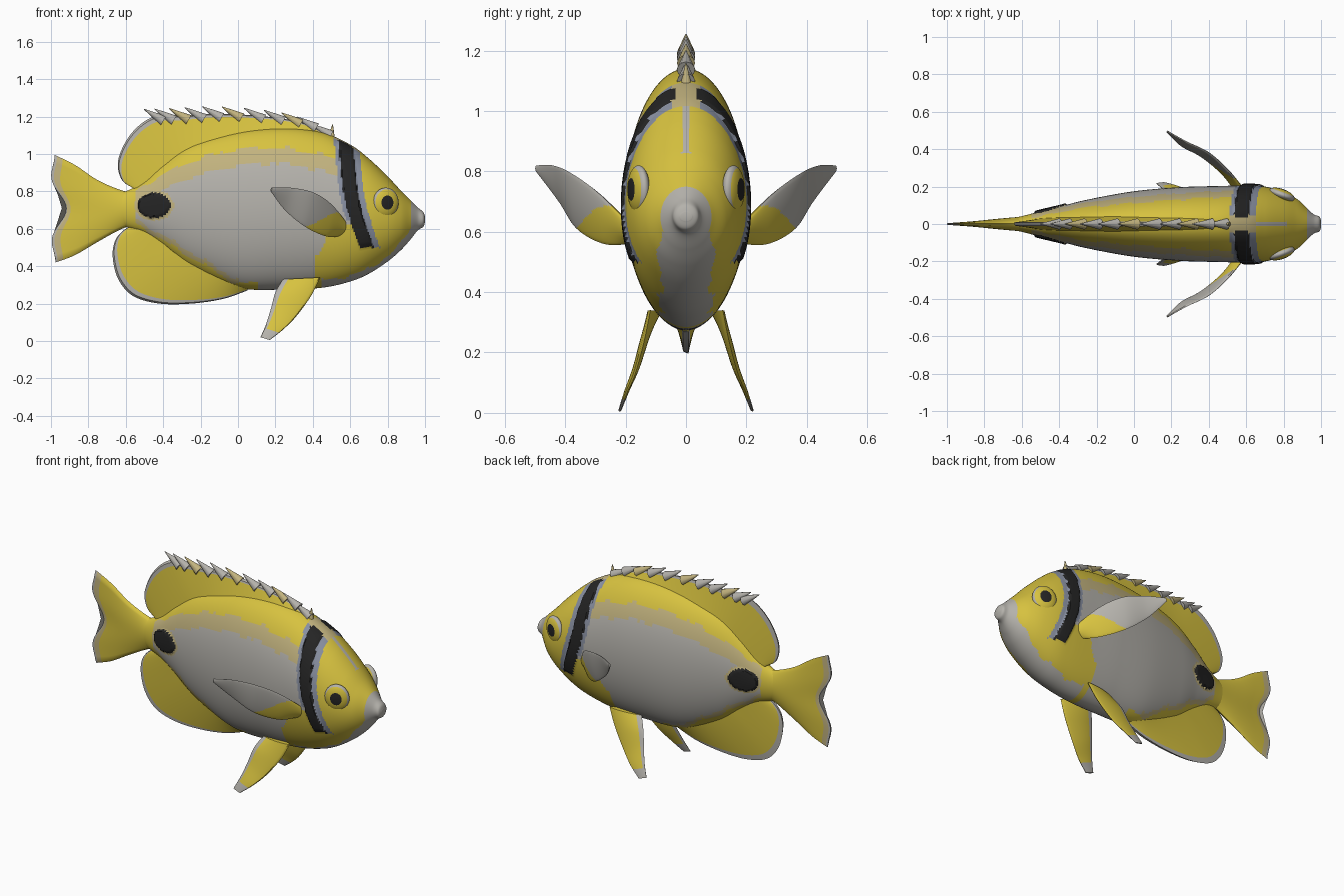
import bpy, bmesh, math
from mathutils import Vector, Matrix

if "Cube" in bpy.data.objects:
    bpy.data.objects.remove(bpy.data.objects["Cube"])

# Flat colours
COLOURS = {
    "pale_grey": (0.46, 0.445, 0.41), "yellow": (0.68, 0.54, 0.05),
    "sand": (0.54, 0.45, 0.21), "black": (0.018, 0.018, 0.018),
    "blue_grey": (0.25, 0.28, 0.36),
}
GREY, YELLOW, SAND, BLACK, BLUE = range(5)
MATS = []
for label, rgb in COLOURS.items():
    mat = bpy.data.materials.new(label)
    mat.use_nodes = True
    mat.diffuse_color = (*rgb, 1)
    bsdf = mat.node_tree.nodes["Principled BSDF"]
    bsdf.inputs["Base Color"].default_value = (*rgb, 1)
    bsdf.inputs["Roughness"].default_value = 0.7
    MATS.append(mat)
PARTS = []


def finish(name, bm):
    """Turn a bmesh into a smooth-shaded object."""
    bmesh.ops.remove_doubles(bm, verts=bm.verts, dist=0.0004)
    bmesh.ops.recalc_face_normals(bm, faces=bm.faces)
    mesh = bpy.data.meshes.new(name)
    bm.to_mesh(mesh)
    bm.free()
    for mat in MATS:
        mesh.materials.append(mat)
    obj = bpy.data.objects.new(name, mesh)
    bpy.context.collection.objects.link(obj)
    PARTS.append(obj)


def spline(points, n):
    """Catmull-Rom samples through a list of tuples."""
    pts = [Vector(p) for p in points]
    out = []
    for k in range(n + 1):
        f = k / n * (len(pts) - 1)
        i = min(int(f), len(pts) - 2)
        u = f - i
        a, b, c, d = (pts[min(max(j, 0), len(pts) - 1)] for j in range(i - 1, i + 3))
        out.append(b + (c - a) * (u / 2) + (a * 2 - b * 5 + c * 4 - d) * (u * u / 2)
                   + (b * 3 - a - c * 3 + d) * (u ** 3 / 2))
    return out


def loft(name, rings, paint):
    """Skin closed rings, colouring each face by paint(t, s, centre)."""
    bm = bmesh.new()
    rows = [[bm.verts.new(p) for p in ring] for ring in rings]
    n, m = len(rows) - 1, len(rows[0])
    for i in range(n):
        for j in range(m):
            k = (j + 1) % m
            face = bm.faces.new((rows[i][j], rows[i][k], rows[i + 1][k], rows[i + 1][j]))
            s = 1 - abs(1 - (j + 0.5) * 2 / m)
            face.material_index = paint((i + 0.5) / n, s, face.calc_center_median())
    for row, t in ((rows[0], 0), (rows[-1], 1)):
        cap = bm.faces.new(row)
        cap.material_index = paint(t, 0.5, cap.calc_center_median())
    finish(name, bm)


def fin(name, edge_a, edge_b, half, paint, normal=(0, 1, 0), shift=None, n=70, m=28):
    """Thin blade between two edge curves; half(t, s) is its half thickness."""
    normal = Vector(normal).normalized()
    rings = []
    for i, (a, b) in enumerate(zip(spline(edge_a, n), spline(edge_b, n))):
        ring = []
        for j in range(2 * m):
            s = 1 - abs(1 - j / m)
            p = a.lerp(b, s) + normal * half(i / n, s) * (1 if j <= m else -1)
            if shift:
                p.x += shift(i / n, s)
            ring.append(p)
        rings.append(ring)
    loft(name, rings, paint)


def flat(points):
    return [(x, 0, z) for x, z in points]


# Body: stations of x, top, bottom, half width
STATIONS = [
    (-0.74, 0.76, 0.66, 0.012), (-0.6, 0.8, 0.61, 0.042), (-0.5, 0.86, 0.57, 0.068),
    (-0.4, 0.95, 0.5, 0.092), (-0.25, 1.05, 0.39, 0.13), (0, 1.12, 0.285, 0.175),
    (0.25, 1.14, 0.275, 0.197), (0.45, 1.115, 0.285, 0.203), (0.6, 1.05, 0.318, 0.206),
    (0.7, 0.975, 0.36, 0.2), (0.8, 0.88, 0.425, 0.172), (0.87, 0.805, 0.485, 0.135),
    (0.92, 0.755, 0.54, 0.09), (0.96, 0.715, 0.59, 0.052), (0.99, 0.69, 0.61, 0.04),
    (1.0, 0.665, 0.635, 0.02)]


def band_offset(x, z):
    """Distance in x from the slanted eye band."""
    return x - (0.575 + 0.1 * (1.06 - z) + 0.31 * max(0, 0.8 - z) ** 1.4)


def spot(x, z):
    """Normalised radius about the tail spot."""
    return math.hypot((x + 0.45) / 0.088, (z - 0.725) / 0.068)


def body_colour(t, s, p):
    x, y, z = p.x, abs(p.y), p.z
    wob = 0.008 * math.sin(31 * x) + 0.005 * math.sin(73 * x + 1)
    if spot(x, z) < 1:
        return BLACK
    if spot(x, z) < 1.2:
        return SAND
    d = band_offset(x, z)
    if z > 0.5 and -0.06 < d < 0.07:
        if y < 0.045 and z > 0.9:
            return SAND
        if abs(d) < 0.038:
            return BLACK
        if d > 0 or z > 0.65:
            return BLUE
    if x > 0.925:
        return GREY
    if x > 0.45 and z < 0.6 and y < 0.085 + wob:
        return GREY
    if d > 0:
        return GREY if y < 0.014 and 0.86 < z < 1.02 else YELLOW
    if x < -0.55:
        return YELLOW
    if x > 0.41 + 0.6 * max(0, z - 0.45) + wob and z < 0.62:
        return YELLOW
    upper = 1.035 - 0.48 * (x - 0.15) ** 2 + wob
    lower = 0.31 - 0.6 * min(0, x + 0.02) + wob
    if z > upper or (z < lower and x < 0.1):
        return YELLOW
    if z > upper - 0.085 or (z < lower + 0.025 and x < 0):
        return SAND
    return GREY


rings = []
SIDES = 112
for x, top, low, wide in spline(STATIONS, 230):
    ring = []
    for j in range(SIDES):
        a = math.tau * j / SIDES
        z = (top + low) / 2 + (top - low) / 2 * math.cos(a)
        y = wide * math.sin(a)
        # Eye band and tail spot stand slightly proud
        if (abs(band_offset(x, z)) < 0.036 and z > 0.51 and abs(y) > 0.045) or spot(x, z) < 0.95:
            y += math.copysign(0.01, y)
        ring.append((x, y, z))
    rings.append(ring)
loft("body", rings, body_colour)

# Dorsal, anal and tail fins
DORSAL = [(0.5, 1.09), (0.35, 1.165), (0.15, 1.2), (-0.1, 1.215), (-0.3, 1.205),
          (-0.45, 1.2), (-0.57, 1.11), (-0.64, 0.97), (-0.62, 0.86), (-0.54, 0.81)]
DORSAL_BASE = [(0.5, 1.04), (0.35, 1.08), (0.15, 1.08), (-0.1, 1.05), (-0.25, 0.98),
               (-0.33, 0.92), (-0.4, 0.87), (-0.45, 0.83), (-0.5, 0.8), (-0.52, 0.78)]
ANAL = [(0.05, 0.27), (-0.08, 0.225), (-0.25, 0.2), (-0.42, 0.2), (-0.56, 0.24),
        (-0.64, 0.33), (-0.67, 0.45), (-0.655, 0.54), (-0.6, 0.6), (-0.53, 0.62)]
ANAL_BASE = [(0.05, 0.32), (-0.05, 0.34), (-0.15, 0.38), (-0.25, 0.43), (-0.33, 0.48),
             (-0.38, 0.52), (-0.43, 0.56), (-0.47, 0.6), (-0.5, 0.62), (-0.52, 0.64)]


def rim_colour(t, s, p):
    return GREY if s < 0.09 else YELLOW


def wedge(t, s):
    return 0.008 + 0.05 * s * (1 - 0.6 * t)


fin("dorsal_fin", flat(DORSAL), flat(DORSAL_BASE), wedge, rim_colour, n=120)
fin("anal_fin", flat(ANAL), flat(ANAL_BASE), wedge, rim_colour, n=120)
fin("tail_fin",
    flat([(-0.5, 0.78), (-0.62, 0.805), (-0.75, 0.86), (-0.87, 0.94), (-0.98, 0.995)]),
    flat([(-0.5, 0.64), (-0.62, 0.6), (-0.75, 0.53), (-0.87, 0.46), (-0.975, 0.42)]),
    lambda t, s: 0.004 + 0.045 * (1 - t) * math.sin(math.pi * s) ** 0.6,
    lambda t, s, p: GREY if t > 0.95 else SAND if t > 0.88 else YELLOW,
    shift=lambda t, s: t ** 3 * (0.06 * math.sin(math.pi * s) ** 2
                                 - 0.045 * math.sin(math.tau * s) ** 2))

# Row of backward-leaning dorsal spines
bm = bmesh.new()
crest = [p for p in spline(flat(DORSAL[:6]), 11)]
for i, p in enumerate(crest):
    lean = Vector((-0.75, 0, 0.45)) if i else Vector((0.1, 0, 1))
    turn = lean.to_track_quat("Z", "Y").to_matrix().to_4x4()
    cone = bmesh.ops.create_cone(
        bm, segments=12, cap_ends=True, radius1=0.03, radius2=0.002, depth=0.12,
        matrix=Matrix.Translation(p + Vector((0, 0, 0.008))) @ turn)
    for f in {f for v in cone["verts"] for f in v.link_faces}:
        f.material_index = GREY if i % 3 else SAND
finish("dorsal_spines", bm)

# Paired fins and eyes
for side, label in ((-1, "near"), (1, "far")):
    def mirrored(points):
        return [(x, y * side, z) for x, y, z in points]

    def blade(t, s):
        return 0.002 + 0.016 * (1 - 0.8 * t) * math.sin(math.pi * s) ** 0.6

    fin("pectoral_fin_" + label,
        mirrored([(0.59, 0.18, 0.62), (0.5, 0.29, 0.73), (0.4, 0.38, 0.795),
                  (0.28, 0.44, 0.82), (0.18, 0.495, 0.82)]),
        mirrored([(0.54, 0.18, 0.56), (0.47, 0.27, 0.56), (0.36, 0.36, 0.61),
                  (0.25, 0.42, 0.7), (0.175, 0.495, 0.8)]),
        blade, lambda t, s, p: YELLOW if t + 0.35 * (1 - s) < 0.5 else GREY,
        normal=(0.52, 0.82 * side, -0.24))
    fin("pelvic_fin_" + label,
        mirrored([(0.44, 0.12, 0.34), (0.39, 0.14, 0.24), (0.31, 0.17, 0.13),
                  (0.24, 0.2, 0.06), (0.17, 0.22, 0.005)]),
        mirrored([(0.24, 0.09, 0.33), (0.2, 0.13, 0.26), (0.175, 0.16, 0.17),
                  (0.15, 0.19, 0.09), (0.12, 0.215, 0.02)]),
        blade, lambda t, s, p: GREY if t > 0.82 or s > 0.85 else YELLOW)

    bm = bmesh.new()
    place = (Matrix.Translation((0.79, 0.157 * side, 0.74))
             @ Matrix.Rotation(math.radians(-20 * side), 4, "Z"))
    bmesh.ops.create_uvsphere(
        bm, u_segments=36, v_segments=32, radius=1,
        matrix=place @ Matrix.Diagonal((0.072, 0.03, 0.08, 1)) @ Matrix.Rotation(math.pi / 2, 4, "X"))
    back = place.inverted()
    for f in bm.faces:
        q = back @ f.calc_center_median()
        r = math.hypot(q.x / 0.072, q.z / 0.08)
        f.material_index = BLACK if r < 0.45 else YELLOW if r < 0.88 else GREY
    finish("eye_" + label, bm)

# Smooth shading with crisp edges kept
bpy.ops.object.select_all(action="DESELECT")
for obj in PARTS:
    obj.select_set(True)
bpy.context.view_layer.objects.active = PARTS[0]
bpy.ops.object.shade_smooth_by_angle(angle=math.radians(40))
